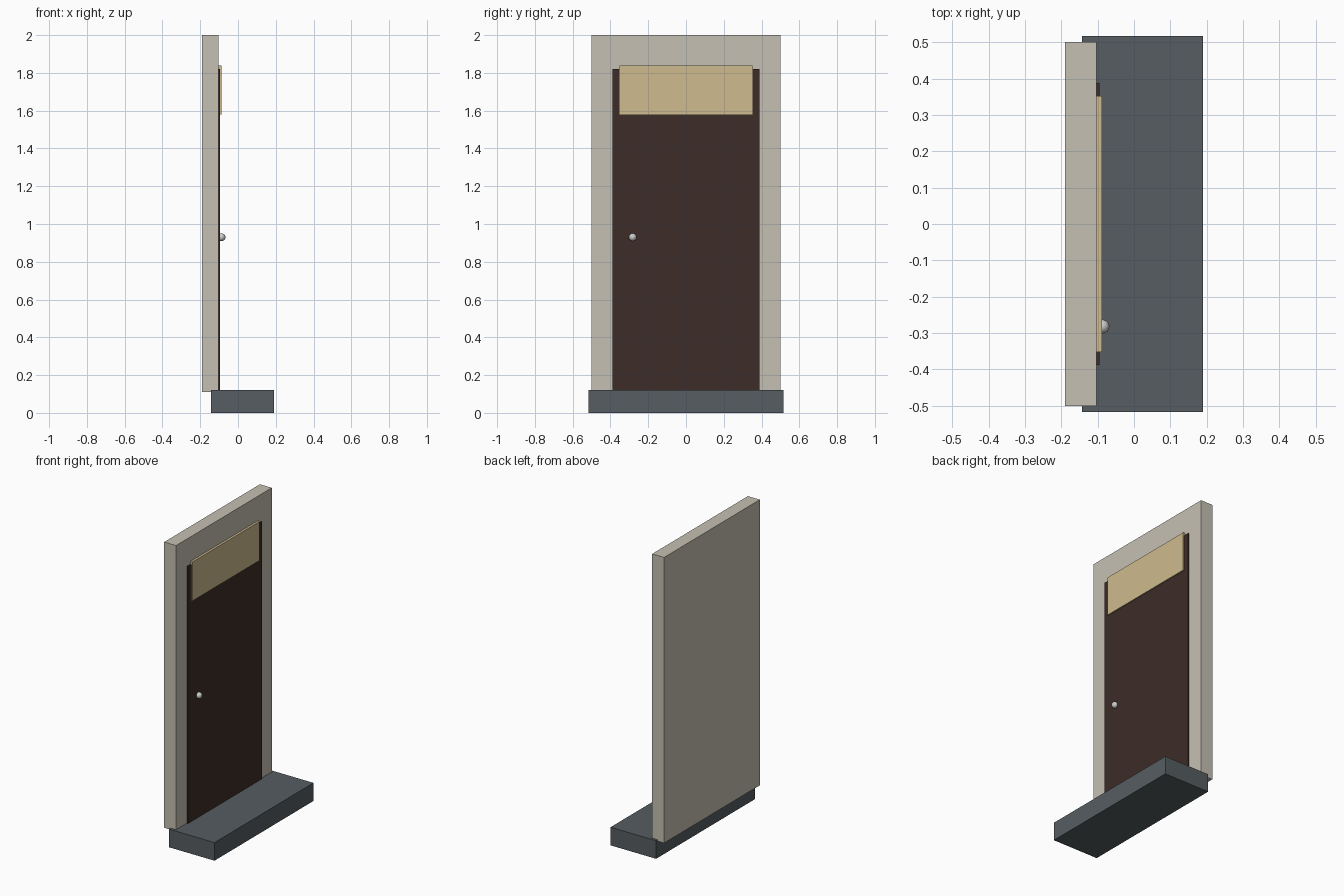
import bpy
from mathutils import Vector

if "Cube" in bpy.data.objects:
    bpy.data.objects.remove(bpy.data.objects["Cube"])


def paint(obj, color):
    mat = bpy.data.materials.new(obj.name + "_color")
    mat.diffuse_color = (*color, 1)
    mat.use_nodes = True
    mat.node_tree.nodes["Principled BSDF"].inputs["Base Color"].default_value = mat.diffuse_color
    obj.data.materials.append(mat)


def box(name, lo, hi, color):
    lo, hi = Vector(lo), Vector(hi)
    bpy.ops.mesh.primitive_cube_add(size=1, location=(lo + hi) / 2)
    obj = bpy.context.object
    obj.name = name
    obj.scale = hi - lo
    bpy.ops.object.transform_apply(location=False, rotation=False, scale=True)
    paint(obj, color)
    return obj


# Doorstep slab
box("doorstep", (-0.143, -0.517, 0), (0.19, 0.517, 0.12), (0.093, 0.109, 0.12))

# Wall surround behind the door
box("door_surround", (-0.19, -0.5, 0.11), (-0.103, 0.5, 2.0), (0.56, 0.53, 0.45))

# Door leaf, just proud of the surround
box("door_leaf", (-0.108, -0.388, 0.115), (-0.095, 0.388, 1.82), (0.047, 0.026, 0.021))

# Pale panel across the top of the door
box("transom_panel", (-0.105, -0.352, 1.58), (-0.088, 0.352, 1.838), (0.62, 0.50, 0.27))

# Round door knob
bpy.ops.mesh.primitive_uv_sphere_add(segments=8, ring_count=5, radius=0.021,
                                     location=(-0.087, -0.282, 0.93))
knob = bpy.context.object
knob.name = "door_knob"
bpy.ops.object.shade_smooth()
paint(knob, (0.6, 0.6, 0.6))
